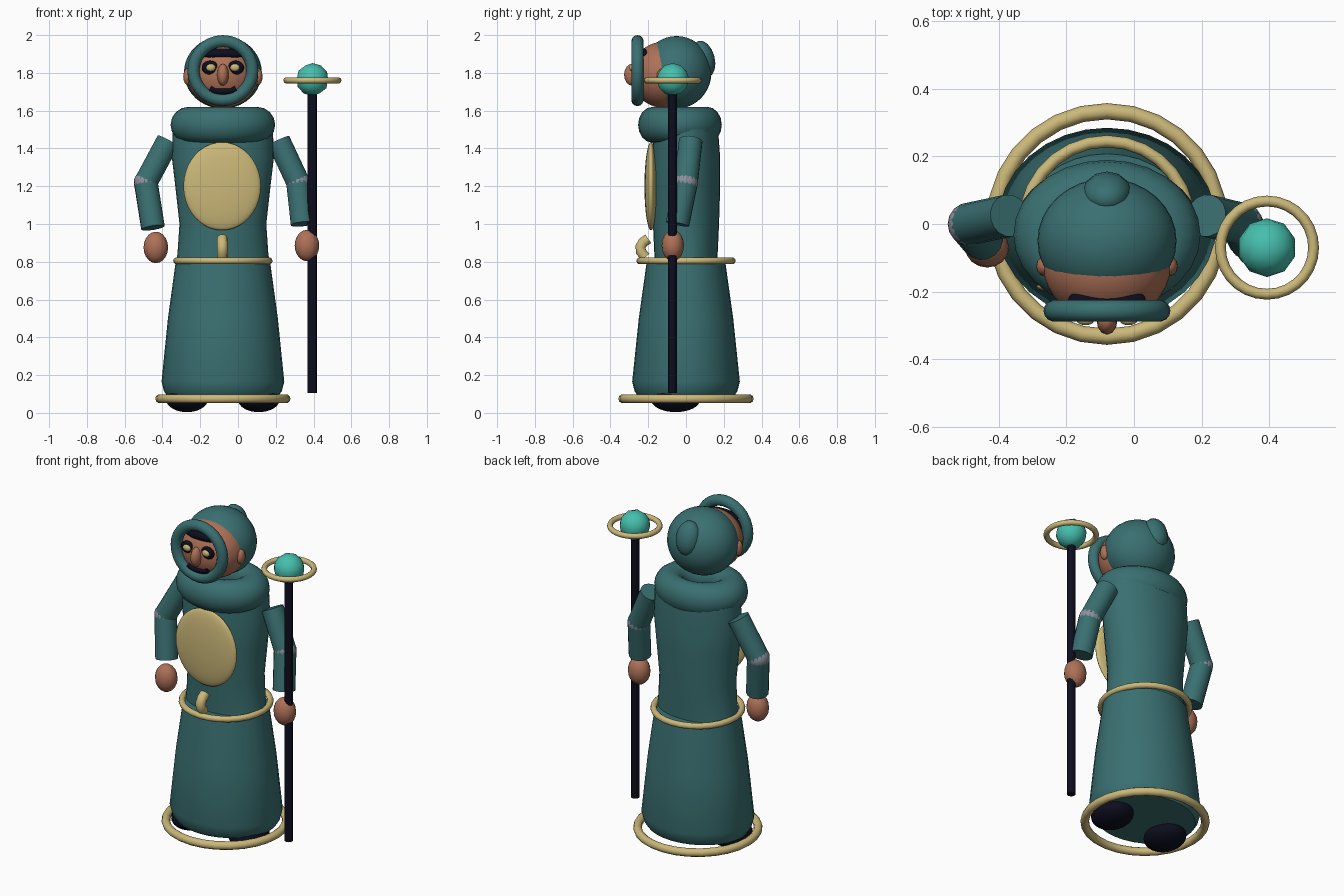
import bpy, bmesh, math
from mathutils import Vector, Matrix

if "Cube" in bpy.data.objects:
    bpy.data.objects.remove(bpy.data.objects["Cube"])

CX = -0.08  # body centre line


def material(name, rgb):
    m = bpy.data.materials.new(name)
    m.diffuse_color = (*rgb, 1)
    m.use_nodes = True
    m.node_tree.nodes["Principled BSDF"].inputs["Base Color"].default_value = m.diffuse_color
    return m


TEAL = material("teal cloth", (0.042, 0.16, 0.165))
GOLD = material("gold", (0.60, 0.48, 0.19))
SKIN = material("skin", (0.42, 0.165, 0.095))
DARK = material("near black", (0.004, 0.004, 0.013))
GREY = material("grey", (0.27, 0.28, 0.34))
ORB = material("turquoise", (0.06, 0.52, 0.42))


def finish(name, bm, mat, angle=40):
    bmesh.ops.recalc_face_normals(bm, faces=bm.faces)
    mesh = bpy.data.meshes.new(name)
    bm.to_mesh(mesh)
    bm.free()
    mesh.materials.append(mat)
    ob = bpy.data.objects.new(name, mesh)
    bpy.context.collection.objects.link(ob)
    bpy.ops.object.select_all(action='DESELECT')
    ob.select_set(True)
    bpy.context.view_layer.objects.active = ob
    bpy.ops.object.shade_smooth_by_angle(angle=math.radians(angle))
    return ob


def ball(name, loc, radii, mat, segs=24, rings=16, tilt=0):
    bm = bmesh.new()
    bmesh.ops.create_uvsphere(bm, u_segments=segs, v_segments=rings, radius=1)
    bm.transform(Matrix.Translation(loc) @ Matrix.Rotation(tilt, 4, 'X')
                 @ Matrix.Diagonal((*radii, 1)))
    return finish(name, bm, mat, 60)


def rod(name, a, b, r, mat, segs=16):
    a, b = Vector(a), Vector(b)
    bm = bmesh.new()
    bmesh.ops.create_cone(bm, cap_ends=True, segments=segs, radius1=r, radius2=r,
                          depth=(b - a).length)
    bm.transform(Matrix.Translation((a + b) / 2)
                 @ (b - a).to_track_quat('Z', 'Y').to_matrix().to_4x4())
    return finish(name, bm, mat)


def ring(name, loc, R, r, mat, rot=0, scale=(1, 1, 1), segs=28, sides=10):
    bm = bmesh.new()
    grid = []
    for i in range(segs):
        a = 2 * math.pi * i / segs
        grid.append([])
        for j in range(sides):
            b = 2 * math.pi * j / sides
            d = R + r * math.cos(b)
            grid[i].append(bm.verts.new((d * math.cos(a), d * math.sin(a), r * math.sin(b))))
    for i in range(segs):
        for j in range(sides):
            k, l = (i + 1) % segs, (j + 1) % sides
            bm.faces.new((grid[i][j], grid[k][j], grid[k][l], grid[i][l]))
    bm.transform(Matrix.Translation(loc) @ Matrix.Rotation(rot, 4, 'X')
                 @ Matrix.Diagonal((*scale, 1)))
    return finish(name, bm, mat, 80)


def loft(name, sections, mat, segs=32):
    """Stack of elliptical sections (z, x radius, y radius), capped."""
    bm = bmesh.new()
    loops = []
    for z, rx, ry in sections:
        loops.append([bm.verts.new((CX + rx * math.cos(2 * math.pi * i / segs),
                                    ry * math.sin(2 * math.pi * i / segs), z))
                      for i in range(segs)])
    for lo, hi in zip(loops, loops[1:]):
        for i in range(segs):
            j = (i + 1) % segs
            bm.faces.new((lo[i], lo[j], hi[j], hi[i]))
    bm.faces.new(loops[0])
    bm.faces.new(loops[-1])
    return finish(name, bm, mat, 50)


def tube(name, points, r, mat):
    curve = bpy.data.curves.new(name, 'CURVE')
    curve.dimensions = '3D'
    curve.bevel_depth = r
    curve.bevel_resolution = 3
    curve.use_fill_caps = True
    s = curve.splines.new('POLY')
    s.points.add(len(points) - 1)
    for p, co in zip(s.points, points):
        p.co = (*co, 1)
    curve.materials.append(mat)
    ob = bpy.data.objects.new(name, curve)
    bpy.context.collection.objects.link(ob)


def face_y(dx, z):
    """Front surface of the head at an offset from the centre line."""
    return -0.12 - 0.17 * math.sqrt(1 - (dx / 0.19) ** 2 - ((z - 1.79) / 0.175) ** 2)


# Robe
loft("skirt", [(0.09, 0.295, 0.255), (0.115, 0.312, 0.272), (0.165, 0.325, 0.285),
               (0.5, 0.291, 0.25), (0.8, 0.25, 0.208)], TEAL)
loft("torso", [(0.77, 0.25, 0.165), (0.85, 0.24, 0.168), (1.0, 0.23, 0.175),
               (1.2, 0.252, 0.181), (1.35, 0.27, 0.181), (1.5, 0.265, 0.17)], TEAL)
ring("collar", (CX, -0.032, 1.525), 0.182, 0.095, TEAL, scale=(1, 0.8, 1), sides=16)
ring("hem_ring", (CX, 0, 0.075), 0.334, 0.024, GOLD)
ring("belt", (CX, 0, 0.805), 0.245, 0.018, GOLD)
ball("chest_disc", (CX - 0.004, -0.185, 1.2), (0.205, 0.035, 0.233), GOLD, 32, 20)
tube("belt_hook", [(CX - 0.003, y, z) for y, z in
                   ((-0.2, 0.922), (-0.227, 0.903), (-0.241, 0.88),
                    (-0.238, 0.853), (-0.215, 0.825))], 0.029, GOLD)

# Feet
for side, s in (("left", -1), ("right", 1)):
    ball(side + "_foot", (CX + s * 0.19, -0.055, 0.07), (0.11, 0.13, 0.066), DARK)

# Arms and hands
arms = {
    "left": ((-0.37, 0.025, 1.44), (-0.488, 0.0, 1.22), (-0.45, -0.045, 0.98),
             (-0.435, -0.07, 0.876)),
    "right": ((0.215, 0.025, 1.44), (0.318, 0.0, 1.22), (0.342, -0.045, 1.0),
              (0.365, -0.07, 0.886)),
}
for side, (shoulder, elbow, wrist, hand) in arms.items():
    rod(side + "_upper_arm", shoulder, elbow, 0.063, TEAL)
    rod(side + "_forearm", elbow, wrist, 0.063, TEAL)
    ball(side + "_elbow", elbow, (0.064, 0.064, 0.064), GREY, 16, 12)
    ball(side + "_hand", hand, (0.065, 0.059, 0.083), SKIN, 16, 10)

# Head and hood
ball("head", (CX, -0.12, 1.79), (0.19, 0.17, 0.175), SKIN, 32, 20)
ball("hood", (CX, -0.05, 1.803), (0.206, 0.185, 0.192), TEAL, 32, 20)
ball("hood_knot", (CX, 0.092, 1.873), (0.073, 0.06, 0.1), TEAL, 12, 8, math.radians(15))
ring("hood_rim", (CX, -0.257, 1.812), 0.156, 0.032, TEAL, rot=math.pi / 2, sides=14)

# Face
ball("nose", (CX, -0.285, 1.79), (0.031, 0.043, 0.058), SKIN, 12, 8)
ball("brow", (CX, -0.225, 1.9), (0.115, 0.045, 0.03), DARK)
for side, s in (("left", -1), ("right", 1)):
    y = face_y(0.068, 1.83)
    ball(side + "_eye_patch", (CX + s * 0.068, y, 1.828), (0.044, 0.016, 0.037), DARK, 16, 10)
    ball(side + "_eye", (CX + s * 0.064, y - 0.012, 1.828), (0.026, 0.014, 0.02), GOLD, 12, 8)
    ball(side + "_ear", (CX + s * 0.185, -0.125, 1.78), (0.025, 0.03, 0.045), SKIN, 12, 8)
tube("mouth", [(CX + dx, face_y(dx, z), z) for dx, z in
               ((-0.068, 1.718), (-0.045, 1.704), (0, 1.702), (0.045, 1.704), (0.068, 1.718))],
     0.017, DARK)

# Staff
rod("staff", (0.393, -0.072, 0.106), (0.393, -0.072, 1.69), 0.024, DARK, 12)
bm = bmesh.new()
bmesh.ops.create_icosphere(bm, subdivisions=2, radius=0.087)
bm.transform(Matrix.Translation((0.394, -0.07, 1.765)))
finish("staff_orb", bm, ORB, 60)
ring("staff_halo", (0.394, -0.07, 1.76), 0.138, 0.016, GOLD)
